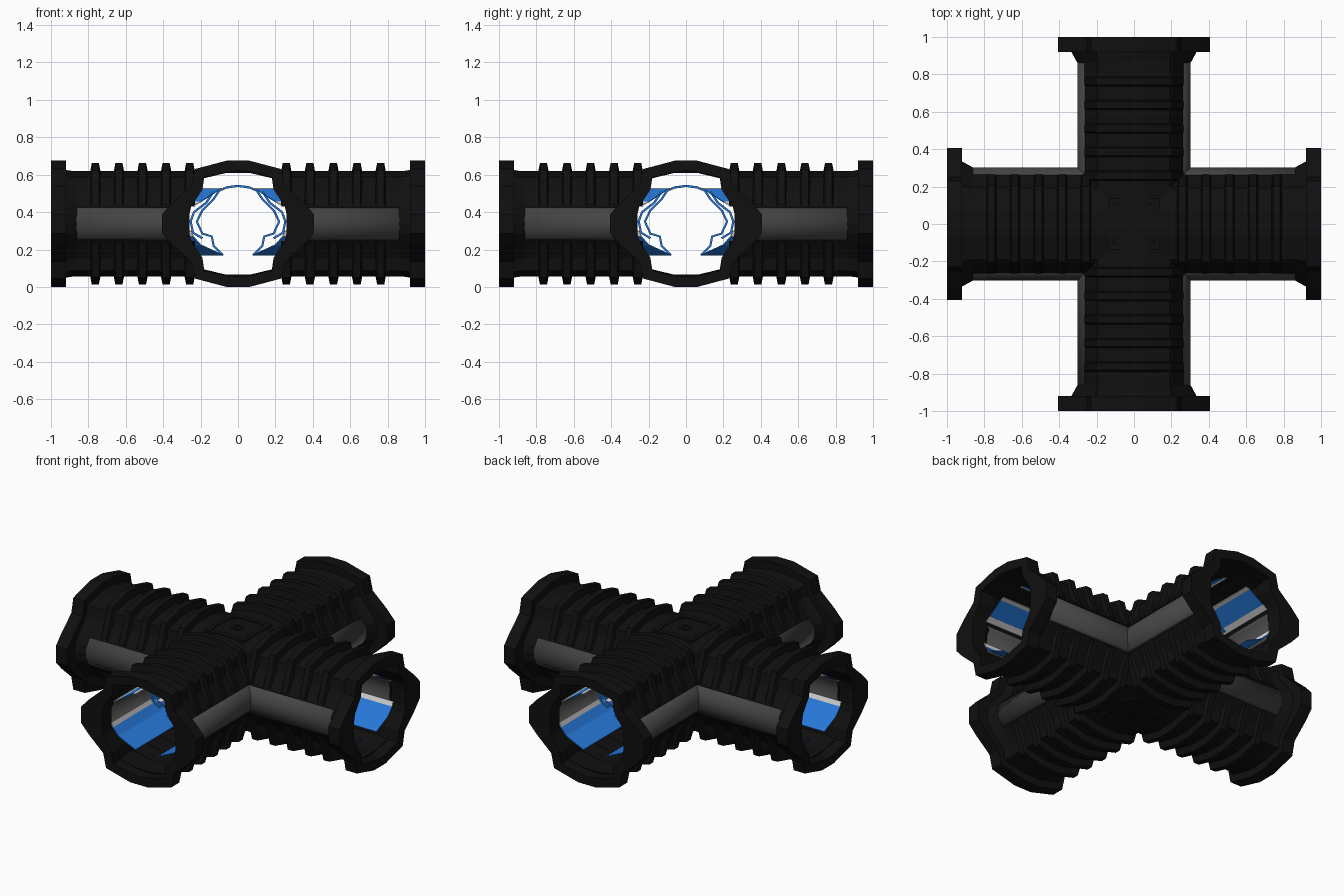
import bpy, bmesh, math
from mathutils import Matrix

cube = bpy.data.objects.get("Cube")
if cube:
    bpy.data.objects.remove(cube, do_unlink=True)

MID = 0.3375  # height of the corridor axis


def material(name, rgb, rough=0.6):
    m = bpy.data.materials.new(name)
    m.use_nodes = True
    m.diffuse_color = (*rgb, 1)
    node = m.node_tree.nodes["Principled BSDF"]
    node.inputs["Base Color"].default_value = (*rgb, 1)
    node.inputs["Roughness"].default_value = rough
    return m


BLACK = material("hull black", (0.005, 0.005, 0.005))
GREY = material("window grey", (0.06, 0.06, 0.06))
BLUE = material("panel blue", (0.02, 0.19, 0.7))
WHITE = material("trim white", (0.75, 0.75, 0.75))


def flip_z(path):
    return [(u, 2 * MID - z) for u, z in path]


def flip_u(path):
    return [(-u, z) for u, z in path]


def across(half):
    """Mirror a path that starts on the centre line to both sides."""
    return flip_u(half)[:0:-1] + half


def ring(quarter):
    """Mirror a quarter section into a closed section."""
    right = quarter + flip_z(quarter)[-2::-1]
    return right + flip_u(right)[-2:0:-1]


def loft(bm, rows, close_rows=False, close_row=False):
    """Join rows of points with quads."""
    vs = [[bm.verts.new(p) for p in row] for row in rows]
    n, m = len(vs), len(vs[0])
    for i in range(n if close_rows else n - 1):
        for j in range(m if close_row else m - 1):
            a, b = vs[i], vs[(i + 1) % n]
            k = (j + 1) % m
            bm.faces.new((a[j], a[k], b[k], b[j]))


def sheet(bm, path, end, start=None):
    """Strip along the arm; without a start it is mitred at the crossing."""
    loft(bm, [[(abs(u) if start is None else start, u, z) for u, z in path],
              [(end, u, z) for u, z in path]])


def section(d, path):
    return [(d, u, z) for u, z in path]


def finish(name, bm, mat, thickness=0, smooth=False, copies=4):
    """Repeat the part on all arms and make it an object."""
    base = bm.verts[:] + bm.edges[:] + bm.faces[:]
    for k in range(1, copies):
        new = bmesh.ops.duplicate(bm, geom=base)["geom"]
        bmesh.ops.rotate(bm, verts=[g for g in new if isinstance(g, bmesh.types.BMVert)],
                         cent=(0, 0, 0), matrix=Matrix.Rotation(k * math.pi / 2, 3, 'Z'))
    bmesh.ops.remove_doubles(bm, verts=bm.verts[:], dist=0.0005)
    bmesh.ops.recalc_face_normals(bm, faces=bm.faces[:])
    mesh = bpy.data.meshes.new(name)
    bm.to_mesh(mesh)
    bm.free()
    mesh.materials.append(mat)
    ob = bpy.data.objects.new(name, mesh)
    bpy.context.collection.objects.link(ob)
    if thickness:
        mod = ob.modifiers.new("thickness", 'SOLIDIFY')
        mod.thickness = thickness
        mod.offset = 0
    if smooth:
        bpy.ops.object.select_all(action='DESELECT')
        ob.select_set(True)
        bpy.context.view_layer.objects.active = ob
        bpy.ops.object.shade_smooth_by_angle(angle=math.radians(35))
    return ob


# Corridor hull: roof and floor shells that meet in a mitred cross
roof = across([(0, 0.615), (0.06, 0.615), (0.19, 0.585), (0.2, 0.52), (0.26, 0.425)])
bm = bmesh.new()
for path in (roof, flip_z(roof)):
    sheet(bm, path, 0.93)
finish("corridor_hull", bm, BLACK, 0.008)

# Long rounded side windows
arc = []
for i in range(11):
    a = math.radians(-56 + 11.2 * i)
    arc.append((0.195 + 0.105 * math.cos(a), MID + 0.105 * math.sin(a)))
bm = bmesh.new()
for path in (arc, flip_u(arc)):
    sheet(bm, path, 0.9)
finish("side_windows", bm, GREY, 0.006, smooth=True)

# Tapered ribs over the roof and under the floor
foot = across([(0, 0.61), (0.06, 0.61), (0.185, 0.58), (0.198, 0.52), (0.255, 0.43)])
crest = across([(0, 0.662), (0.06, 0.662), (0.2, 0.625), (0.222, 0.55), (0.264, 0.44)])
bm = bmesh.new()
for i in range(5):
    d = 0.258 + 0.126 * i
    for low, high in ((foot, crest), (flip_z(foot), flip_z(crest))):
        loft(bm, [section(d - 0.029, low), section(d - 0.019, high),
                  section(d + 0.019, high), section(d + 0.029, low)], close_rows=True)
finish("hull_ribs", bm, BLACK)

# End flanges with sloped collars
opening = ring([(0, 0.622), (0.06, 0.615), (0.18, 0.588), (0.19, 0.52),
                (0.25, 0.43), (0.26, 0.385), (0.26, MID)])
neck = ring([(0, 0.616), (0.06, 0.616), (0.19, 0.587), (0.202, 0.52),
             (0.262, 0.43), (0.292, 0.385), (0.302, MID)])
collar = ring([(0, 0.625), (0.06, 0.625), (0.2, 0.595), (0.215, 0.53),
               (0.29, 0.445), (0.325, 0.395), (0.335, MID)])
rim = ring([(0, 0.675), (0.06, 0.675), (0.23, 0.63), (0.25, 0.54),
            (0.35, 0.45), (0.405, 0.39), (0.405, MID)])
bm = bmesh.new()
loft(bm, [section(0.86, neck), section(0.92, collar), section(0.92, rim),
          section(1.0, rim), section(1.0, opening), section(0.9, opening)],
     close_rows=True, close_row=True)
finish("end_flanges", bm, BLACK)

# Raised square frame and stud at the middle of the crossing, above and below
bm = bmesh.new()
for side in (1, -1):
    z0, z1 = MID + side * 0.272, MID + side * 0.286
    for inner, outer in ((0.11, 0.14), (0.015, 0.03)):
        loft(bm, [[(r, -r, z), (r, r, z), (-r, r, z), (-r, -r, z)]
                  for r, z in ((outer, z0), (outer, z1), (inner, z1), (inner, z0))],
             close_rows=True, close_row=True)
finish("crossing_plates", bm, BLACK, copies=1)

# Sloped interior panels, mitred at the crossing
blue_panels = [[(0.24, 0.27), (0.2, 0.225), (0.08, 0.17)], [(0.2, 0.455), (0.1, 0.52)]]
white_trims = [[(0.25, 0.3), (0.24, 0.27)], [(0.235, 0.435), (0.2, 0.455)],
               [(0.1, 0.52), (0.075, 0.527)]]
for name, mat, paths in (("blue_panels", BLUE, blue_panels), ("white_trims", WHITE, white_trims)):
    bm = bmesh.new()
    for p in paths:
        sheet(bm, p, 0.92)
        sheet(bm, flip_u(p), 0.92)
    finish(name, bm, mat, 0.006)

# Blue arch frames inside each arm
arch = across([(0, 0.54), (0.06, 0.532), (0.1, 0.515), (0.13, 0.47), (0.19, 0.41),
               (0.22, 0.35), (0.19, 0.285), (0.14, 0.27), (0.13, 0.22), (0.08, 0.17)])
brace = [(0.13, 0.51), (0.17, 0.45), (0.235, 0.4), (0.253, 0.35), (0.24, 0.29), (0.19, 0.26)]
bm = bmesh.new()
for path in (arch, brace, flip_u(brace)):
    sheet(bm, path, 0.52, start=0.42)
finish("arch_frames", bm, BLUE, 0.012)
